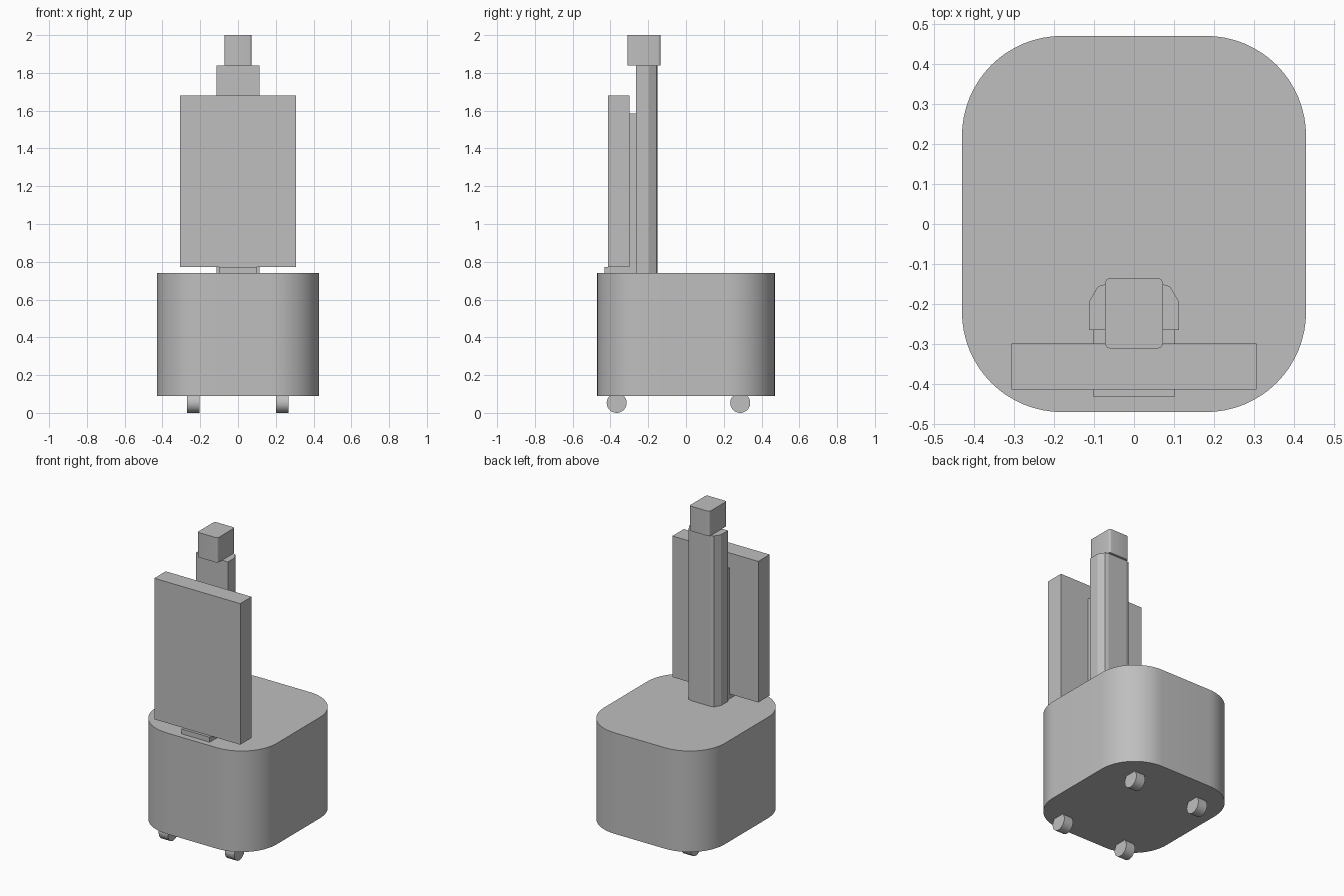
import bpy
import bmesh
import math
from mathutils import Matrix

cube = bpy.data.objects.get("Cube")
if cube:
    bpy.data.objects.remove(cube, do_unlink=True)

grey = bpy.data.materials.new("light grey")
grey.use_nodes = True
colour = (0.52, 0.52, 0.52, 1.0)
grey.diffuse_color = colour
grey.node_tree.nodes["Principled BSDF"].inputs["Base Color"].default_value = colour


def finish(name, bm, smooth=False):
    bmesh.ops.recalc_face_normals(bm, faces=bm.faces)
    mesh = bpy.data.meshes.new(name)
    bm.to_mesh(mesh)
    bm.free()
    mesh.materials.append(grey)
    obj = bpy.data.objects.new(name, mesh)
    bpy.context.collection.objects.link(obj)
    if smooth:
        bpy.ops.object.select_all(action="DESELECT")
        obj.select_set(True)
        bpy.context.view_layer.objects.active = obj
        bpy.ops.object.shade_smooth_by_angle(angle=math.radians(30))
    return obj


def prism(name, outline, z0, z1, smooth=False):
    """Extrude a closed xy outline from z0 up to z1."""
    bm = bmesh.new()
    face = bm.faces.new([bm.verts.new((x, y, z0)) for x, y in outline])
    ext = bmesh.ops.extrude_face_region(bm, geom=[face], use_keep_orig=True)
    top = [v for v in ext["geom"] if isinstance(v, bmesh.types.BMVert)]
    bmesh.ops.translate(bm, verts=top, vec=(0, 0, z1 - z0))
    return finish(name, bm, smooth)


def rect(x0, x1, y0, y1):
    return [(x0, y0), (x1, y0), (x1, y1), (x0, y1)]


def rounded_rect(x0, x1, y0, y1, r, steps):
    corners = [(x1 - r, y1 - r), (x0 + r, y1 - r), (x0 + r, y0 + r), (x1 - r, y0 + r)]
    points = []
    for i, (cx, cy) in enumerate(corners):
        for s in range(steps + 1):
            a = math.pi / 2 * (i + s / steps)
            points.append((cx + r * math.cos(a), cy + r * math.sin(a)))
    return points


# Rounded base housing
prism("base_housing", rounded_rect(-0.43, 0.43, -0.47, 0.47, 0.25, 16), 0.09, 0.74, True)

# Column with chamfered back corners
half = [(0.113, -0.265), (0.113, -0.195), (0.09, -0.156), (0.07, -0.15)]
prism("column", half + [(-x, y) for x, y in reversed(half)], 0.74, 1.84)

# Head block on top of the column
prism("head", rounded_rect(-0.072, 0.072, -0.311, -0.135, 0.013, 4), 1.84, 2.0, True)

# Front panel with its mounting bracket and foot plate
prism("front_panel", rect(-0.306, 0.306, -0.414, -0.298), 0.772, 1.68)
prism("panel_bracket", rect(-0.101, 0.101, -0.298, -0.265), 0.74, 1.585)
prism("foot_plate", rect(-0.101, 0.101, -0.432, -0.265), 0.74, 0.772)

# Four wheels
radius = 0.053
for end, y in (("front", -0.367), ("back", 0.287)):
    for side, x in (("left", 0.234), ("right", -0.238)):
        bm = bmesh.new()
        bmesh.ops.create_cone(
            bm, cap_ends=True, segments=32, radius1=radius, radius2=radius, depth=0.066,
            matrix=Matrix.Translation((x, y, radius)) @ Matrix.Rotation(math.pi / 2, 4, "Y"))
        finish(f"{end}_{side}_wheel", bm, True)
